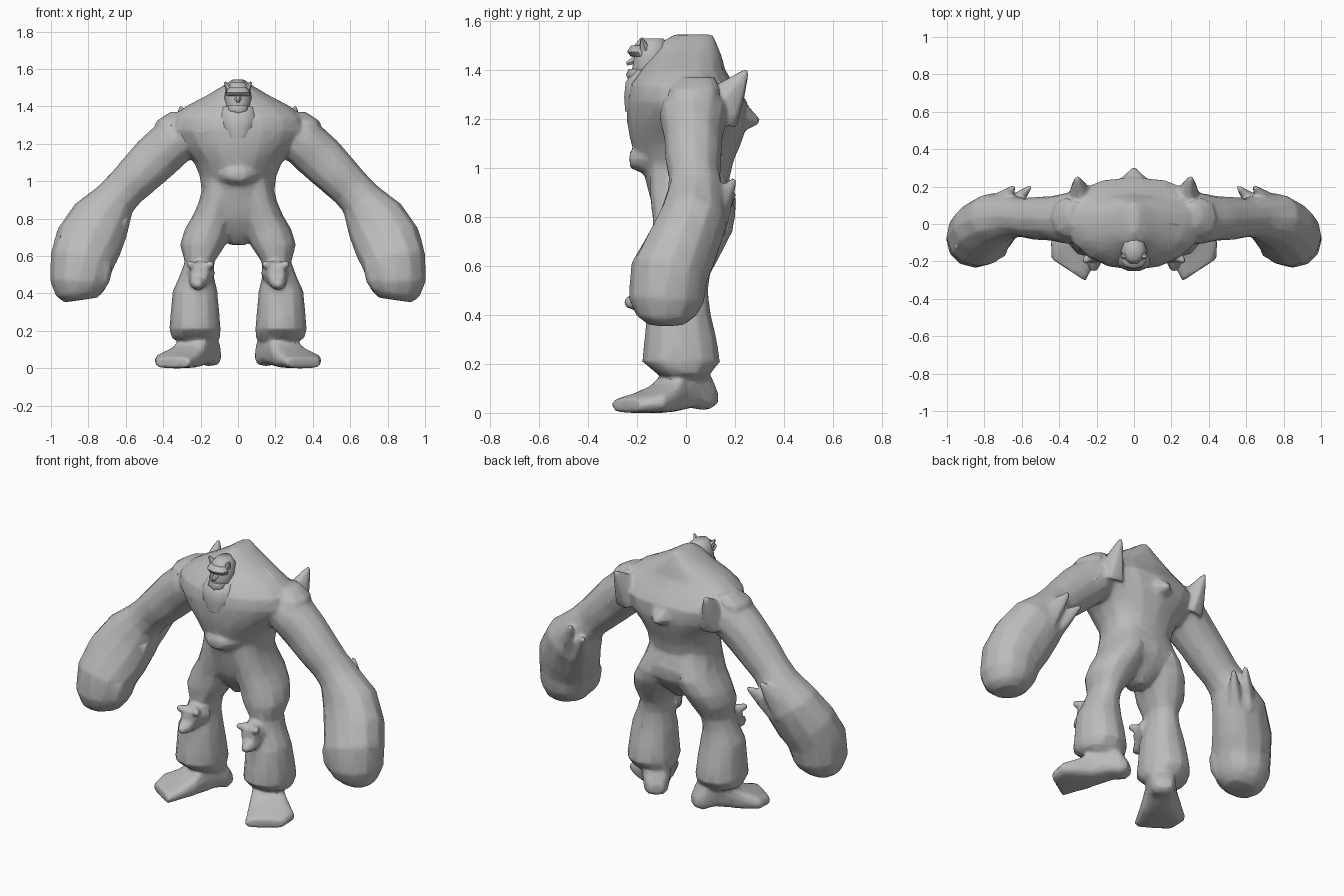
import bpy, bmesh, math
from mathutils import Vector as V

if "Cube" in bpy.data.objects:
    bpy.data.objects.remove(bpy.data.objects["Cube"])

stone = bpy.data.materials.new("plain grey")
stone.diffuse_color = (0.5, 0.5, 0.5, 1)
stone.use_nodes = True
stone.node_tree.nodes["Principled BSDF"].inputs["Base Color"].default_value = stone.diffuse_color


def loft(name, rings, n=12, power=1.0, taper=0.0, mirror=False, angle=60):
    """Skin rings of (centre, half-axis u, half-axis v) and cap both ends."""
    bm = bmesh.new()
    loops = []
    for c, u, v in rings:
        loop = []
        for i in range(n):
            a = 2 * math.pi * i / n
            ca, sa = math.cos(a), math.sin(a)
            k = math.copysign(abs(ca) ** power, ca) * (1 + taper * sa)
            s = math.copysign(abs(sa) ** power, sa)
            loop.append(bm.verts.new(V(c) + V(u) * k + V(v) * s))
        loops.append(loop)
    for a, b in zip(loops, loops[1:]):
        for i in range(n):
            j = (i + 1) % n
            bm.faces.new((a[i], a[j], b[j], b[i]))
    bm.faces.new(loops[0][::-1])
    bm.faces.new(loops[-1])
    bmesh.ops.recalc_face_normals(bm, faces=bm.faces)
    me = bpy.data.meshes.new(name)
    bm.to_mesh(me)
    bm.free()
    me.materials.append(stone)
    ob = bpy.data.objects.new(name, me)
    bpy.context.collection.objects.link(ob)
    bpy.ops.object.select_all(action='DESELECT')
    ob.select_set(True)
    bpy.context.view_layer.objects.active = ob
    bpy.ops.object.shade_smooth_by_angle(angle=math.radians(angle))
    if mirror:
        ob.modifiers.new("mirror", 'MIRROR').use_mirror_merge = False
    return ob


def level(name, rows, **kw):
    """Horizontal rings from (z, x centre, half width, y front, y back)."""
    return loft(name, [((x, (f + b) / 2, z), (w, 0, 0), (0, (b - f) / 2, 0))
                       for z, x, w, f, b in rows], **kw)


def tube(name, rows, **kw):
    """Rings square to a path, from (x, y, z, half width, half depth)."""
    p = [V(r[:3]) for r in rows]
    rings = []
    for i, r in enumerate(rows):
        d = p[min(i + 1, len(p) - 1)] - p[max(i - 1, 0)]
        u = d.cross(V((0, 1, 0))).normalized()
        rings.append((p[i], u * r[3], u.cross(d).normalized() * r[4]))
    return loft(name, rings, **kw)


def spike(name, base, tip, r, flat=1.0, n=6, mirror=True, end=.012):
    """Pointed spur from base to tip."""
    base, tip = V(base), V(tip)
    d = (tip - base).normalized()
    u = d.cross(V((0, 0, 1)) if abs(d.z) < .9 else V((0, 1, 0))).normalized()
    v = d.cross(u)
    return loft(name, [(base, u * r * flat, v * r),
                       (base.lerp(tip, .5), u * r * .6 * flat, v * r * .6),
                       (tip, u * end, v * end)], n=n, mirror=mirror, angle=50)


# Torso, narrower in front, rising to a hump behind the head
level("torso", [
    (.66, 0, .04, -.03, .09), (.73, 0, .13, -.085, .155), (.80, 0, .205, -.125, .20),
    (.87, 0, .215, -.145, .205), (.95, 0, .195, -.165, .175), (1.03, 0, .205, -.19, .195),
    (1.10, 0, .235, -.225, .225), (1.18, 0, .31, -.24, .25), (1.27, 0, .375, -.245, .25),
    (1.34, 0, .355, -.235, .20), (1.40, 0, .28, -.19, .16), (1.46, 0, .165, -.14, .145),
    (1.51, 0, .08, -.11, .125), (1.545, 0, .03, -.05, .11)],
      n=16, power=.93, taper=.12)

# Belly knob under the chest
loft("belly_knob", [((0, -.12, 1.035), (.14, 0, 0), (0, 0, .08)),
                    ((0, -.185, 1.04), (.10, 0, 0), (0, 0, .06)),
                    ((0, -.23, 1.035), (.05, 0, 0), (0, 0, .035))], n=10)

# Deltoids and arms
tube("arm", [
    (.24, .03, 1.25, .11, .13), (.34, .03, 1.215, .13, .14), (.44, .03, 1.125, .13, .12),
    (.53, .03, 1.035, .12, .115), (.60, .035, .965, .112, .105), (.655, .04, .905, .115, .115),
    (.735, .03, .79, .165, .14), (.80, -.02, .67, .182, .15), (.835, -.07, .57, .172, .16),
    (.85, -.08, .46, .155, .155), (.845, -.08, .40, .13, .125), (.84, -.08, .365, .09, .08)],
    power=.95, mirror=True)
level("shoulder", [(1.18, .36, .06, -.06, .10), (1.26, .365, .085, -.085, .14),
                   (1.32, .36, .08, -.07, .14), (1.37, .31, .055, -.02, .12)],
      n=8, mirror=True)
tube("thumb", [(.73, -.08, .60, .05, .07), (.725, -.12, .53, .055, .075),
               (.735, -.13, .47, .05, .06), (.75, -.13, .42, .03, .04)],
     n=8, mirror=True)

# Spurs on the elbows, shoulder blades and spine
spike("elbow_spur_upper", (.74, .09, .78), (.64, .20, .955), .10, .7)
spike("elbow_spur_lower", (.68, .07, .76), (.555, .20, .90), .095, .7)
spike("back_spike", (.28, .12, 1.22), (.305, .25, 1.40), .115, .75)
spike("spine_spike", (0, .20, 1.21), (0, .30, 1.19), .09, 1.2, mirror=False)

# Legs with flared lower parts, blending up into the belly
level("leg", [
    (1.0, .09, .09, -.15, .15), (.90, .105, .10, -.15, .18), (.82, .125, .115, -.14, .205),
    (.74, .16, .127, -.135, .19), (.66, .188, .122, -.14, .15), (.57, .205, .08, -.125, .10),
    (.50, .22, .09, -.13, .09), (.41, .23, .12, -.16, .10), (.30, .23, .13, -.17, .125),
    (.21, .23, .138, -.18, .14), (.16, .225, .13, -.12, .10), (.13, .20, .07, -.06, .08)],
      power=.9, mirror=True)

# Splayed feet: rings along the heel-to-toe line, widest at the ball
fwd = V((.19, -.29, 0)).normalized()
side = V((-fwd.y, fwd.x, 0))
foot = [(-.06, 0, .045, .03, .09), (-.02, 0, .07, .01, .16), (.05, 0, .08, .02, .22),
        (.13, .005, .09, .005, .19), (.20, .015, .115, 0, .12),
        (.28, .025, .135, 0, .085), (.36, -.01, .11, 0, .06)]
loft("foot", [(V((.16, .06, (lo + hi) / 2)) + fwd * t + side * s, side * w,
               (0, 0, (hi - lo) / 2)) for t, s, w, lo, hi in foot],
     power=.65, mirror=True)

# Knee pads: broad two-cornered top over a round knob
loft("knee_pad", [((.20, -.09, .51), (.08, 0, 0), (0, 0, .075)),
                  ((.20, -.165, .51), (.06, 0, 0), (0, 0, .065)),
                  ((.205, -.20, .50), (.045, 0, 0), (0, 0, .05))],
     n=8, mirror=True)
loft("knee_knob", [((.21, -.14, .48), (.055, 0, 0), (0, 0, .055)),
                   ((.215, -.21, .455), (.042, 0, 0), (0, 0, .038)),
                   ((.215, -.25, .45), (.02, 0, 0), (0, 0, .02))],
     n=8, mirror=True)
for tag, x in (("inner", .135), ("outer", .27)):
    spike("knee_horn_" + tag, (.20, -.14, .53), (x, -.205, .56), .05, end=.016)

# Merge all of the above into one continuous body skin
bpy.ops.object.select_all(action='SELECT')
bpy.ops.object.convert(target='MESH')
bpy.context.view_layer.objects.active = bpy.data.objects["torso"]
bpy.ops.object.join()
body = bpy.context.view_layer.objects.active
body.name = "body"
mod = body.modifiers.new("skin", 'REMESH')
mod.mode, mod.voxel_size, mod.use_smooth_shade = 'VOXEL', .01, True
mod = body.modifiers.new("blend", 'SMOOTH')
mod.factor, mod.iterations = .5, 6
body.modifiers.new("simplify", 'DECIMATE').ratio = .08

# Head with brow, jaw, nose and small horns
level("head", [(1.36, 0, .045, -.22, -.09), (1.40, 0, .07, -.225, -.08),
               (1.45, 0, .072, -.215, -.07), (1.50, 0, .065, -.215, -.07),
               (1.53, 0, .035, -.19, -.09)], n=10)
level("brow", [(1.455, 0, .06, -.225, -.15), (1.475, 0, .068, -.24, -.15),
               (1.50, 0, .05, -.225, -.15)], n=8)
level("jaw", [(1.36, 0, .04, -.235, -.15), (1.38, 0, .06, -.245, -.15),
              (1.405, 0, .055, -.235, -.15)], n=8)
spike("nose", (0, -.20, 1.445), (0, -.243, 1.425), .025, mirror=False, end=.008)
spike("head_horn", (.045, -.17, 1.49), (.07, -.18, 1.53), .024, end=.006)

# Beard draped on the chest
level("beard", [(1.23, 0, .05, -.25, -.18), (1.29, 0, .09, -.255, -.15),
                (1.35, 0, .105, -.25, -.12), (1.40, 0, .09, -.215, -.10)], n=10)
